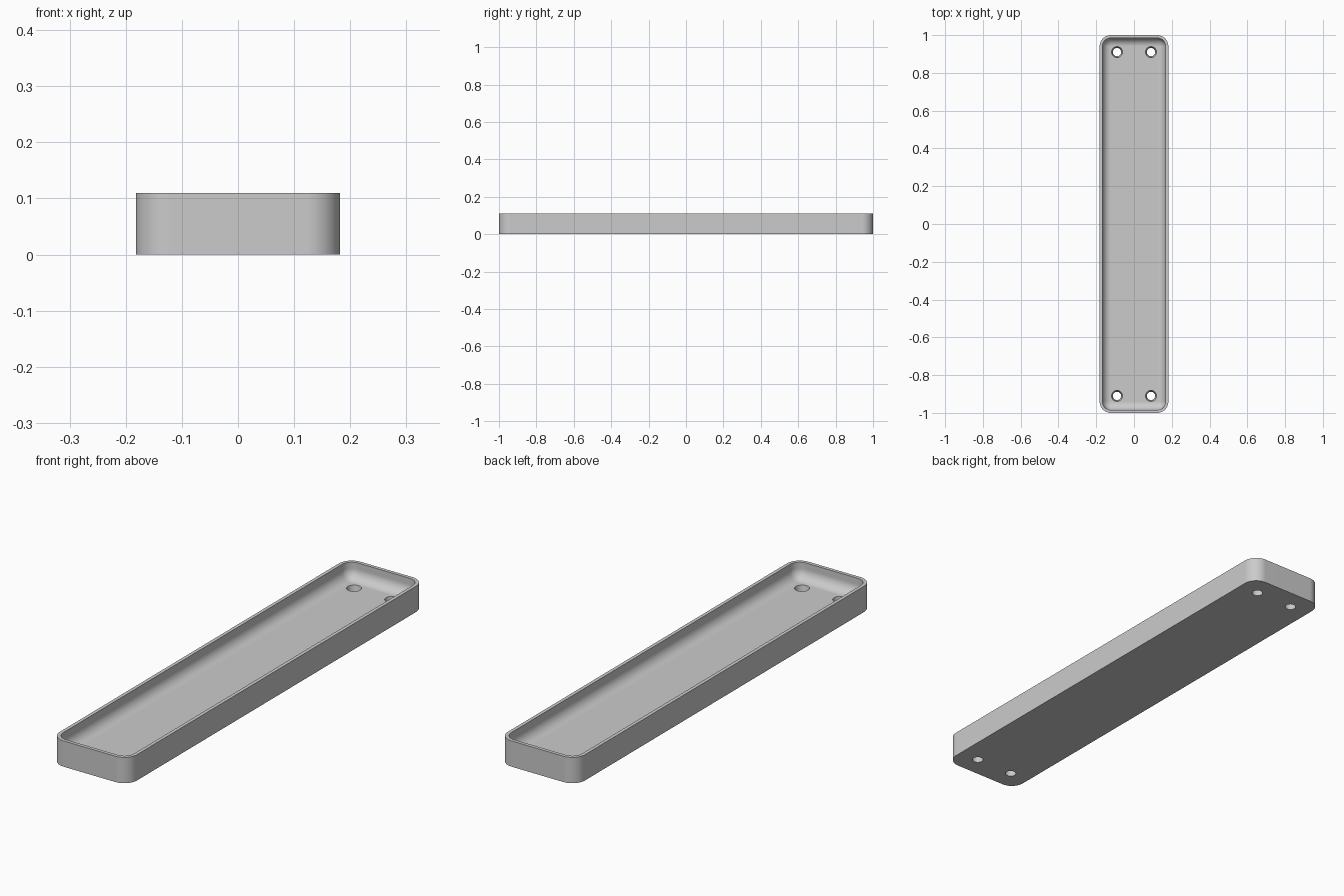
import bpy, bmesh, math
from mathutils import Matrix

cube = bpy.data.objects.get("Cube")
if cube:
    bpy.data.objects.remove(cube)

HALF_X, HALF_Y, HEIGHT = 0.182, 1.0, 0.11
CORNER, WALL, FLOOR = 0.06, 0.015, 0.04
FILLET = 0.044
CORNER_STEPS, FILLET_STEPS = 10, 10
HOLE_X, HOLE_Y, HOLE_TOP, HOLE_BOTTOM = 0.09, 0.91, 0.029, 0.022

grey = bpy.data.materials.new("grey")
grey.use_nodes = True
grey.diffuse_color = (0.6, 0.6, 0.6, 1)
grey.node_tree.nodes["Principled BSDF"].inputs["Base Color"].default_value = (0.6, 0.6, 0.6, 1)


def add_object(name, bm):
    mesh = bpy.data.meshes.new(name)
    bmesh.ops.recalc_face_normals(bm, faces=bm.faces)
    bm.to_mesh(mesh)
    bm.free()
    mesh.materials.append(grey)
    obj = bpy.data.objects.new(name, mesh)
    bpy.context.collection.objects.link(obj)
    return obj


def rounded_ring(bm, inset, z):
    """Rounded rectangle of vertices, set in from the outer outline."""
    r = CORNER - inset
    cx, cy = HALF_X - CORNER, HALF_Y - CORNER
    ring = []
    for quarter, (sx, sy) in enumerate([(1, 1), (-1, 1), (-1, -1), (1, -1)]):
        for i in range(CORNER_STEPS + 1):
            a = (quarter + i / CORNER_STEPS) * math.pi / 2
            ring.append(bm.verts.new((sx * cx + r * math.cos(a), sy * cy + r * math.sin(a), z)))
    return ring


# Tray: outer wall, flat rim, inner wall and a rounded transition to the floor
levels = [(0, 0), (0, HEIGHT), (WALL, HEIGHT)]
for i in range(FILLET_STEPS + 1):
    a = i / FILLET_STEPS * math.pi / 2
    levels.append((WALL + FILLET * (1 - math.cos(a)), FLOOR + FILLET * (1 - math.sin(a))))
bm = bmesh.new()
rings = [rounded_ring(bm, inset, z) for inset, z in levels]
for low, high in zip(rings, rings[1:]):
    for i in range(len(low)):
        j = (i + 1) % len(low)
        bm.faces.new((low[i], low[j], high[j], high[i]))
bm.faces.new(rings[0])
bm.faces.new(rings[-1])
tray = add_object("tray", bm)

# Tapered screw holes, extended past both faces of the floor
bm = bmesh.new()
slope = (HOLE_TOP - HOLE_BOTTOM) / FLOOR
extra = 0.01
for sx in (-1, 1):
    for sy in (-1, 1):
        bmesh.ops.create_cone(
            bm, cap_ends=True, segments=32,
            radius1=HOLE_BOTTOM - slope * extra, radius2=HOLE_TOP + slope * extra,
            depth=FLOOR + 2 * extra,
            matrix=Matrix.Translation((sx * HOLE_X, sy * HOLE_Y, FLOOR / 2)))
cutter = add_object("hole_cutter", bm)
cutter.hide_render = True

bpy.context.view_layer.objects.active = tray
tray.select_set(True)
cut = tray.modifiers.new("screw_holes", "BOOLEAN")
cut.operation, cut.solver, cut.object = "DIFFERENCE", "EXACT", cutter
bpy.ops.object.modifier_apply(modifier=cut.name)
bpy.data.objects.remove(cutter)

# Smooth rounded surfaces, crisp rim and hole edges
bpy.ops.object.shade_smooth_by_angle(angle=math.radians(30))
weighted = tray.modifiers.new("flat_face_normals", "WEIGHTED_NORMAL")
weighted.keep_sharp = True
